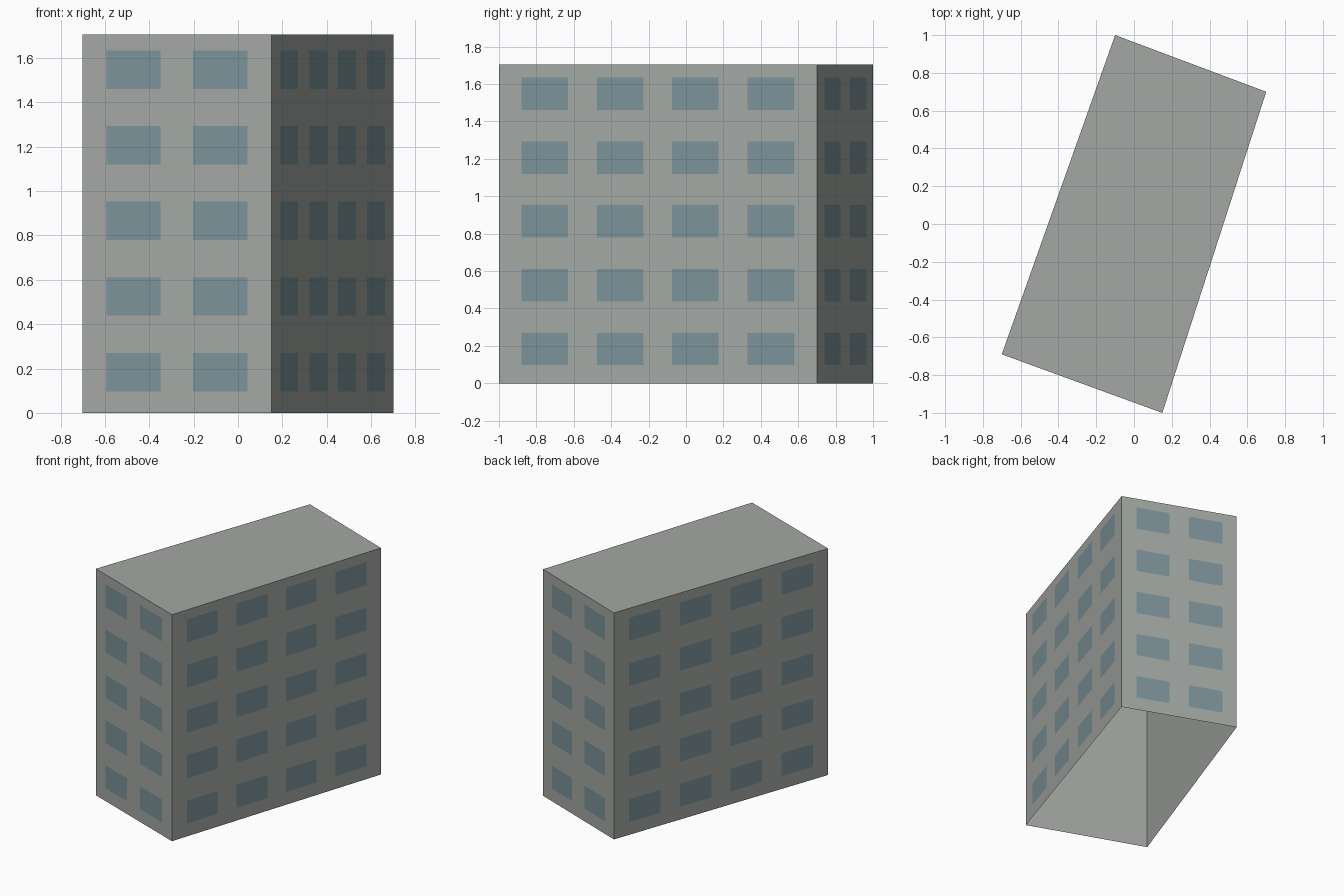
import bpy
import bmesh
from mathutils import Vector

default_cube = bpy.data.objects.get("Cube")
if default_cube:
    bpy.data.objects.remove(default_cube)

HEIGHT = 1.705
FLOORS = 5
FOOTPRINT = [Vector(p) for p in ((-0.70, -0.69, 0), (0.15, -1.0, 0), (0.70, 0.70, 0), (-0.10, 1.0, 0))]
UP = Vector((0, 0, 1))


def make_material(name, color):
    mat = bpy.data.materials.new(name)
    mat.use_nodes = True
    mat.diffuse_color = color
    mat.node_tree.nodes["Principled BSDF"].inputs["Base Color"].default_value = color
    return mat


def make_object(name, bm, mat):
    mesh = bpy.data.meshes.new(name)
    bm.to_mesh(mesh)
    bm.free()
    mesh.materials.append(mat)
    obj = bpy.data.objects.new(name, mesh)
    bpy.context.collection.objects.link(obj)
    return obj


def add_quad(bm, start, end, low, high):
    corners = (start + UP * low, end + UP * low, end + UP * high, start + UP * high)
    bm.faces.new([bm.verts.new(c) for c in corners])


concrete = make_material("concrete grey", (0.37, 0.39, 0.37, 1))
glass = make_material("window blue grey", (0.20, 0.29, 0.32, 1))

# Walls and flat roof, open underneath
bm = bmesh.new()
for i, corner in enumerate(FOOTPRINT):
    add_quad(bm, corner, FOOTPRINT[(i + 1) % 4], 0, HEIGHT)
bm.faces.new([bm.verts.new(c + UP * HEIGHT) for c in FOOTPRINT])
bmesh.ops.remove_doubles(bm, verts=bm.verts, dist=0.0001)
make_object("building_shell", bm, concrete)


# Window grid for each wall: column centres and width as fractions of its length
def add_windows(name, index, centres, width):
    a, b = FOOTPRINT[index], FOOTPRINT[(index + 1) % 4]
    outward = (b - a).cross(UP).normalized() * 0.002
    bm = bmesh.new()
    for floor in range(FLOORS):
        low = 0.097 + floor * HEIGHT / FLOORS
        for c in centres:
            start = a.lerp(b, c - width / 2) + outward
            end = a.lerp(b, c + width / 2) + outward
            add_quad(bm, start, end, low, low + 0.173)
    make_object(name, bm, glass)


SHORT = (0.27, 0.73)
LONG = (0.144, 0.382, 0.618, 0.856)
add_windows("front_windows", 0, SHORT, 0.288)
add_windows("left_windows", 1, LONG, 0.147)
add_windows("back_windows", 2, SHORT, 0.288)
add_windows("right_windows", 3, LONG, 0.147)
